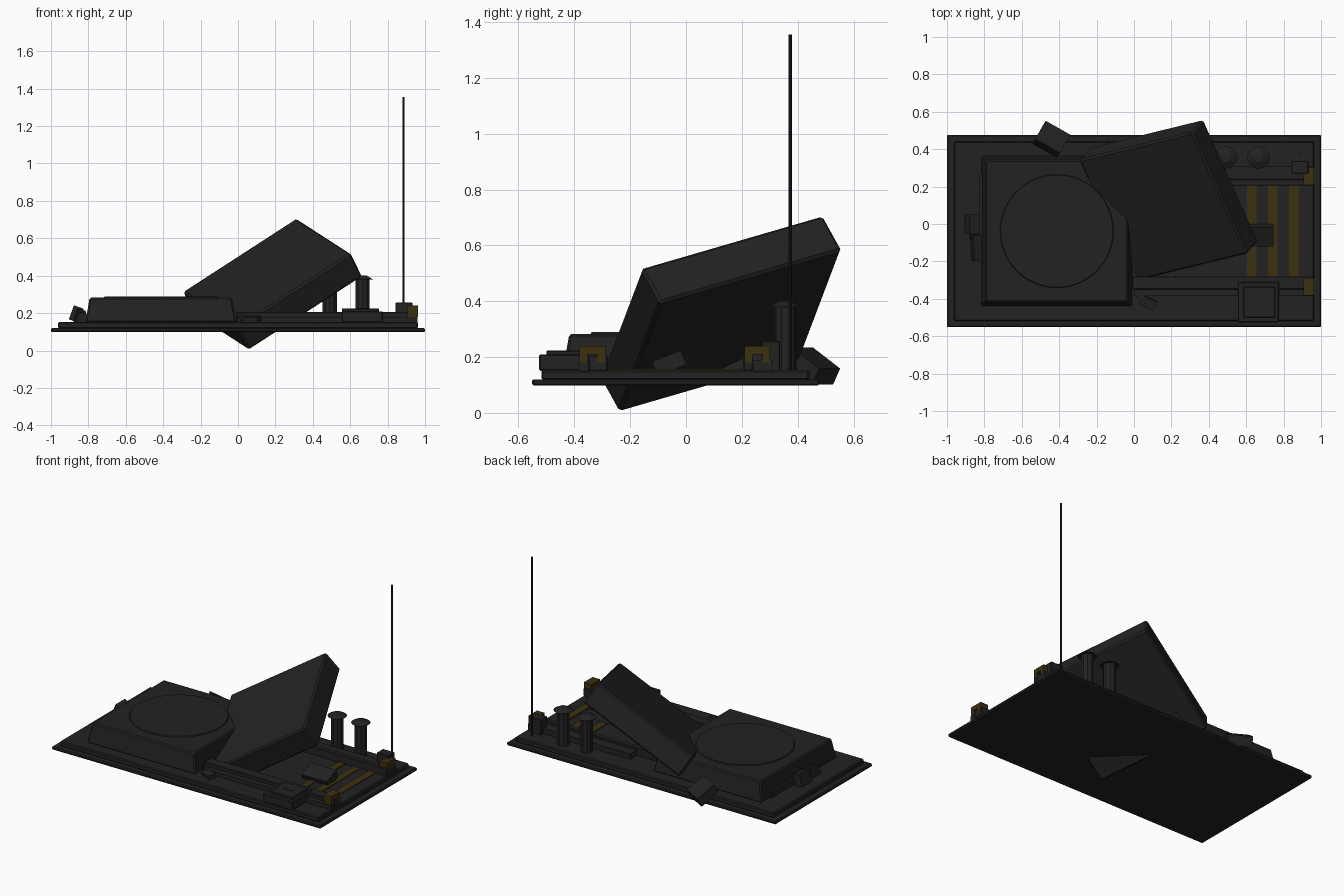
import bpy, bmesh, math
from mathutils import Vector, Matrix, Euler

if "Cube" in bpy.data.objects:
    bpy.data.objects.remove(bpy.data.objects["Cube"])


def material(name, r, g, b):
    m = bpy.data.materials.new(name)
    m.diffuse_color = (r, g, b, 1)
    m.use_nodes = True
    m.node_tree.nodes["Principled BSDF"].inputs["Base Color"].default_value = m.diffuse_color
    return m


DARK = material("charcoal", 0.016, 0.016, 0.016)
GOLD = material("dull_gold", 0.045, 0.030, 0.005)


def finish(name, bm, mat, bevel=0.0, smooth=False):
    bmesh.ops.recalc_face_normals(bm, faces=bm.faces[:])
    if bevel:
        bmesh.ops.bevel(bm, geom=bm.edges[:], offset=bevel, segments=1, affect='EDGES')
    me = bpy.data.meshes.new(name)
    bm.to_mesh(me)
    bm.free()
    me.materials.append(mat)
    for p in me.polygons:
        p.use_smooth = smooth and len(p.vertices) == 4
    ob = bpy.data.objects.new(name, me)
    bpy.context.collection.objects.link(ob)
    return ob


def oriented_box(name, centre, u, v, w, mat=DARK, bevel=0.0):
    """Box from a centre and its three full edge vectors."""
    bm = bmesh.new()
    bmesh.ops.create_cube(bm, size=1)
    for p in bm.verts:
        p.co = Vector(centre) + p.co.x * Vector(u) + p.co.y * Vector(v) + p.co.z * Vector(w)
    return finish(name, bm, mat, bevel)


def box(name, x0, x1, y0, y1, z0, z1, mat=DARK, bevel=0.0):
    return oriented_box(name, ((x0 + x1) / 2, (y0 + y1) / 2, (z0 + z1) / 2),
                        (x1 - x0, 0, 0), (0, y1 - y0, 0), (0, 0, z1 - z0), mat, bevel)


def turned_box(name, centre, size, angles, mat=DARK, bevel=0.0):
    r = Euler([math.radians(a) for a in angles]).to_matrix()
    return oriented_box(name, centre, r.col[0] * size[0], r.col[1] * size[1], r.col[2] * size[2], mat, bevel)


def cone(name, x, y, z0, z1, r0, r1, sides, mat=DARK):
    bm = bmesh.new()
    bmesh.ops.create_cone(bm, cap_ends=True, segments=sides, radius1=r0, radius2=r1, depth=z1 - z0,
                          matrix=Matrix.Translation((x, y, (z0 + z1) / 2)))
    return finish(name, bm, mat, 0, sides > 16)


# Base plate and raised board
box("base_plate", -1, 1, -0.552, 0.477, 0.098, 0.12, bevel=0.006)
box("board", -0.962, 0.962, -0.518, 0.442, 0.118, 0.153, bevel=0.006)

# Flat-lying case with sloped sides and a round lid
bm = bmesh.new()
bmesh.ops.create_cube(bm, size=1)
for p in bm.verts:
    half = 0.38 if p.co.z > 0 else 0.403
    p.co = Vector((-0.413 + 2 * half * p.co.x, -0.038 + 2 * half * p.co.y, 0.283 if p.co.z > 0 else 0.15))
finish("flat_case", bm, DARK, 0.008)
cone("round_lid", -0.413, -0.038, 0.28, 0.289, 0.305, 0.30, 48)
box("case_side_strip", -0.825, -0.80, -0.2, 0.27, 0.15, 0.19)

# Large tilted case pushed through the board
k = 1.012
oriented_box("tilted_case", (0.185, 0.125, 0.355),
             Vector((-0.60, -0.147, -0.388)) * k, Vector((0.289, -0.643, -0.187)) * k,
             Vector((0.060, 0.068, -0.123)) * k, bevel=0.01)

# Small tilted box hanging over the back edge
p0 = Vector((-0.527, 0.455, 0.234))
u, v, w = Vector((0.132, -0.075, 0)), Vector((0.055, 0.097, -0.075)), Vector((-0.015, -0.025, -0.057))
oriented_box("small_tilted_box", p0 + (u + v + w) / 2, u, v, w)

# Long rails along both sides of the bright strips
box("front_rail", -0.01, 0.96, -0.35, -0.28, 0.15, 0.205, bevel=0.004)
box("front_rail_step", 0.0, 0.96, -0.385, -0.35, 0.15, 0.18)
box("back_rail", -0.01, 0.96, 0.205, 0.24, 0.15, 0.205, bevel=0.004)
box("back_rail_step", 0.2, 0.96, 0.24, 0.31, 0.15, 0.19)

# Bright strips
for i, x in enumerate((0.63, 0.742, 0.855)):
    box(f"strip_{i + 1}", x - 0.025, x + 0.025, -0.28, 0.205, 0.15, 0.158, GOLD)

# Notched end connectors
for side, y in (("front", -0.335), ("back", 0.255)):
    bm = bmesh.new()
    outline = [(-0.046, 0.18), (-0.017, 0.18), (-0.017, 0.21), (0.017, 0.21),
               (0.017, 0.18), (0.046, 0.18), (0.046, 0.24), (-0.046, 0.24)]
    f = bm.faces.new([bm.verts.new((0.905, y + a, z)) for a, z in outline])
    ext = bmesh.ops.extrude_face_region(bm, geom=[f])
    bmesh.ops.translate(bm, vec=(0.057, 0, 0), verts=[e for e in ext["geom"] if isinstance(e, bmesh.types.BMVert)])
    finish(f"{side}_connector", bm, GOLD)

# Front corner block with a lid and slot
box("corner_block", 0.555, 0.775, -0.526, -0.31, 0.15, 0.21, bevel=0.005)
box("corner_block_lid", 0.585, 0.755, -0.50, -0.335, 0.205, 0.224, bevel=0.004)
box("corner_block_slot", 0.635, 0.70, -0.423, -0.413, 0.22, 0.227)

# Two capped posts
for i, x in enumerate((0.49, 0.665)):
    cone(f"post_{i + 1}", x, 0.355, 0.15, 0.385, 0.04, 0.04, 10)
    cone(f"post_cap_{i + 1}", x, 0.355, 0.38, 0.40, 0.06, 0.024, 14)

# Antenna and its block
cone("antenna", 0.885, 0.373, 0.15, 1.355, 0.0065, 0.0065, 10)
box("antenna_block", 0.842, 0.932, 0.27, 0.337, 0.15, 0.258, bevel=0.004)

# Loose small parts scattered on the board
turned_box("left_clip_back", (-0.865, 0.0, 0.195), (0.055, 0.10, 0.08), (0, 20, 0))
turned_box("left_clip_front", (-0.842, -0.125, 0.18), (0.045, 0.14, 0.06), (8, 15, 4))
turned_box("left_clip_stub", (-0.86, -0.06, 0.175), (0.03, 0.04, 0.05), (0, 10, 0))
turned_box("loose_chip", (0.075, -0.42, 0.168), (0.085, 0.05, 0.03), (10, 0, -25))
turned_box("loose_chip_pin", (0.03, -0.385, 0.172), (0.05, 0.02, 0.03), (0, 0, -35))
turned_box("loose_block", (0.65, -0.06, 0.178), (0.19, 0.11, 0.055), (22, 0, 0))
